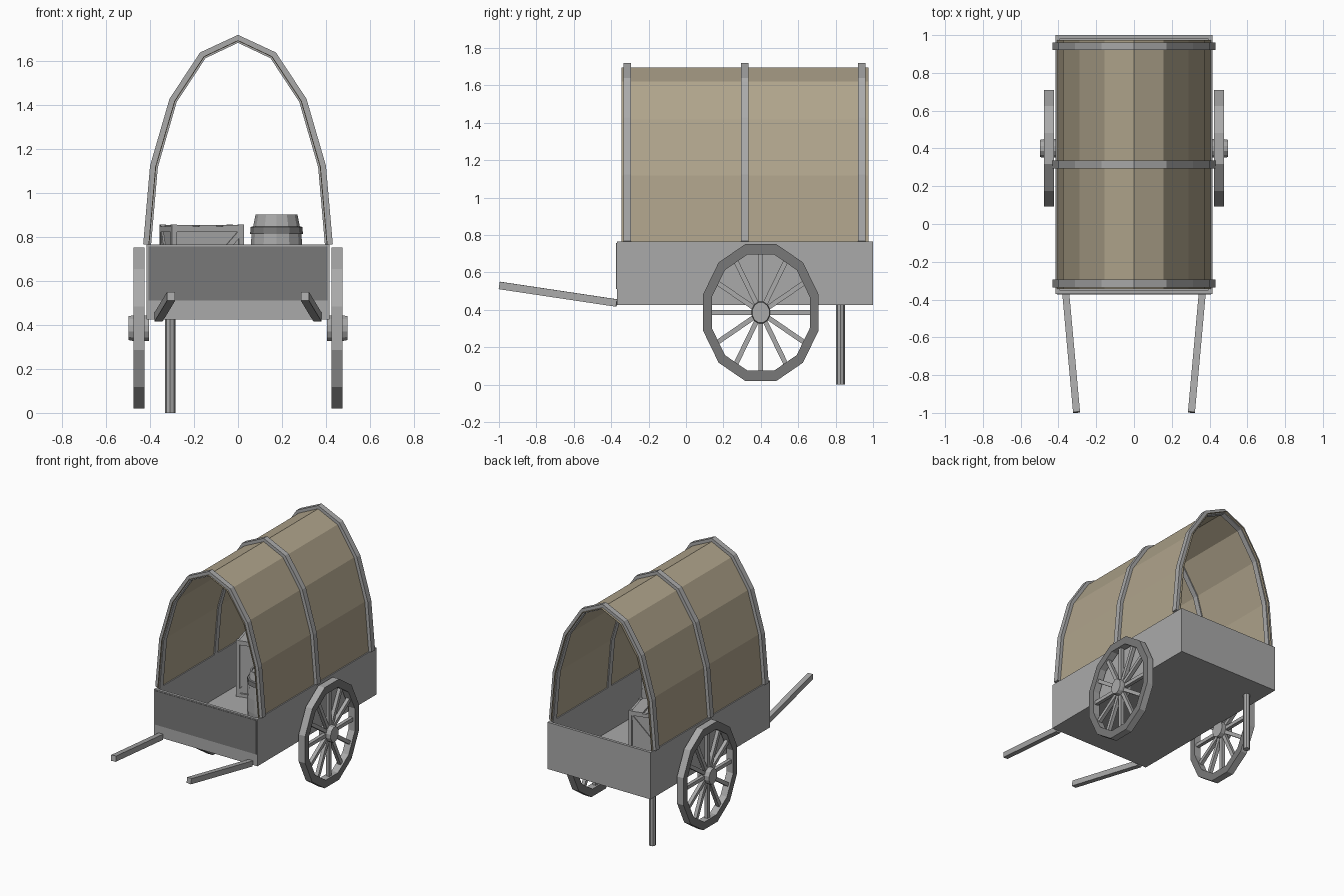
import bpy, bmesh, math
from mathutils import Vector, Matrix

if "Cube" in bpy.data.objects:
    bpy.data.objects.remove(bpy.data.objects["Cube"])


def material(name, rgb):
    m = bpy.data.materials.new(name)
    m.diffuse_color = (*rgb, 1)
    m.use_nodes = True
    m.node_tree.nodes["Principled BSDF"].inputs["Base Color"].default_value = m.diffuse_color
    return m


GREY = material("plain grey", (0.40, 0.40, 0.40))
DARK = material("dark grey", (0.19, 0.19, 0.19))
TAN = material("canvas tan", (0.43, 0.37, 0.26))


def finish(bm, name, mats, recalc=True):
    if recalc:
        bmesh.ops.recalc_face_normals(bm, faces=bm.faces)
    me = bpy.data.meshes.new(name)
    bm.to_mesh(me)
    bm.free()
    for m in mats:
        me.materials.append(m)
    ob = bpy.data.objects.new(name, me)
    bpy.context.collection.objects.link(ob)
    return ob


def add_box(bm, lo, hi, mat=Matrix()):
    lo, hi = Vector(lo), Vector(hi)
    m = mat @ Matrix.Translation((lo + hi) / 2) @ Matrix.Diagonal((*(hi - lo), 1))
    bmesh.ops.create_cube(bm, size=1, matrix=m)


def add_bar(bm, p, q, w, h, mat=Matrix()):
    # square bar running from p to q
    p, q = Vector(p), Vector(q)
    d = q - p
    m = Matrix.Translation((p + q) / 2) @ d.to_track_quat('Y', 'Z').to_matrix().to_4x4()
    bmesh.ops.create_cube(bm, size=1, matrix=mat @ m @ Matrix.Diagonal((w, d.length, h, 1)))


def add_loft(bm, rings, closed=False):
    # skin a row of equal rings, with end caps unless it closes on itself
    vs = [[bm.verts.new(p) for p in r] for r in rings]
    n = len(vs[0])
    for i in range(len(vs) if closed else len(vs) - 1):
        a, b = vs[i], vs[(i + 1) % len(vs)]
        for j in range(n):
            k = (j + 1) % n
            bm.faces.new((a[j], a[k], b[k], b[j]))
    if not closed:
        bm.faces.new(vs[0])
        bm.faces.new(vs[-1])


def lathe(bm, profile, cx, cy, sides=12):
    add_loft(bm, [[(cx + r * math.cos(math.tau * i / sides),
                    cy + r * math.sin(math.tau * i / sides), z)
                   for i in range(sides)] for r, z in profile])


# cart bed: floor and four walls
X, Y0, Y1, Z0, Z1, T = 0.415, -0.37, 1.0, 0.425, 0.765, 0.02
bm = bmesh.new()
add_box(bm, (-X, Y0, Z0), (X, Y1, Z0 + T))
for s in (-1, 1):
    a, b = sorted((s * X, s * (X - T)))
    add_box(bm, (a, Y0, Z0 + T), (b, Y1, Z1))
add_box(bm, (-X + T, Y0, Z0 + T), (X - T, Y0 + T, Z1))
add_box(bm, (-X + T, Y1 - T, Z0 + T), (X - T, Y1, Z1))
finish(bm, "cart_bed", [GREY])

# darker front panel
bm = bmesh.new()
add_box(bm, (-0.407, Y0 - 0.003, 0.51), (0.407, Y0, 0.757))
finish(bm, "front_panel", [DARK])

# arch shared by hoops and canvas
half = [(0.413, 0.765), (0.382, 1.12), (0.295, 1.42), (0.16, 1.625), (0, 1.70)]
arch = [Vector(p) for p in half] + [Vector((-x, z)) for x, z in half[-2::-1]]


def offset_arch(d):
    out = []
    for i, p in enumerate(arch):
        a, b = arch[max(i - 1, 0)], arch[min(i + 1, len(arch) - 1)]
        t = (b - a).normalized()
        out.append(p + Vector((t.y, -t.x)) * d)
    return out


# hoops
for k, y in enumerate((-0.315, 0.315, 0.94)):
    bm = bmesh.new()
    rings = [[(o.x, y - 0.02, o.y), (o.x, y + 0.02, o.y),
              (i.x, y + 0.02, i.y), (i.x, y - 0.02, i.y)]
             for o, i in zip(offset_arch(0.018), offset_arch(-0.018))]
    add_loft(bm, rings)
    finish(bm, "hoop_%d" % (k + 1), [GREY])

# canvas cover, a thin shell in the middle of the hoops
bm = bmesh.new()
add_loft(bm, [[(o.x, -0.345, o.y), (o.x, 0.975, o.y),
               (i.x, 0.975, i.y), (i.x, -0.345, i.y)]
              for o, i in zip(offset_arch(-0.006), offset_arch(-0.010))])
finish(bm, "canvas_cover", [TAN])

# wheels: slightly oval, twelve sided
WY, WZ, SQ = 0.40, 0.385, 0.842


def wheel_point(x, r, a):
    return (x, WY + SQ * r * math.cos(a), WZ + r * math.sin(a))


for s, side in ((1, "right"), (-1, "left")):
    angles = [math.radians(15 + 30 * i) for i in range(12)]
    bm = bmesh.new()
    add_loft(bm, [[wheel_point(s * x, r, a) for x, r in
                   ((0.424, 0.379), (0.476, 0.379), (0.476, 0.322), (0.424, 0.322))]
                  for a in angles], closed=True)
    rim = finish(bm, side + "_wheel_rim", [GREY, DARK])
    for f in rim.data.polygons:
        f.material_index = 1 if abs(f.normal.x) > 0.7 else 0
    bm = bmesh.new()
    for i in range(12):
        a = math.radians(30 * i)
        add_bar(bm, wheel_point(s * 0.45, 0.03, a), wheel_point(s * 0.45, 0.325, a), 0.026, 0.026)
    finish(bm, side + "_wheel_spokes", [GREY])
    bm = bmesh.new()
    add_loft(bm, [[wheel_point(s * x, r, a) for a in angles]
                  for x, r in ((0.405, 0.06), (0.478, 0.06), (0.498, 0.056))])
    finish(bm, side + "_wheel_hub", [GREY])
    # pulling shaft
    bm = bmesh.new()
    add_bar(bm, (s * 0.361, -0.37, 0.436), (s * 0.304, -0.997, 0.53), 0.037, 0.04)
    finish(bm, side + "_shaft", [GREY])

# single prop leg under the rear
bm = bmesh.new()
lathe(bm, [(0.024, 0), (0.024, 0.43)], -0.308, 0.826, 8)
finish(bm, "prop_leg", [GREY])

# barrel with hoops
BX, BY, BZ = 0.175, 0.06, 0.445
bm = bmesh.new()
lathe(bm, [(0.094, BZ), (0.112, 0.53), (0.12, 0.62), (0.12, 0.72), (0.113, 0.815),
           (0.095, 0.902), (0.085, 0.902), (0.085, 0.89)], BX, BY)
finish(bm, "barrel", [GREY])
bm = bmesh.new()
lathe(bm, [(0.112, 0.50), (0.119, 0.505), (0.121, 0.535), (0.116, 0.54)], BX, BY)
lathe(bm, [(0.114, 0.812), (0.12, 0.812), (0.118, 0.845), (0.108, 0.848)], BX, BY)
finish(bm, "barrel_hoops", [DARK])

# crate, turned a little, with corner frame and braces
W, D, H, B = 0.17, 0.11, 0.40, 0.024
place = Matrix.Translation((-0.165, 0.555, 0.447)) @ Matrix.Rotation(math.radians(15), 4, 'Z')
bm = bmesh.new()
add_box(bm, (-W + 0.012, -D + 0.012, 0.005), (W - 0.012, D - 0.012, H - 0.005), place)
finish(bm, "crate_box", [GREY])
bm = bmesh.new()
w, d, c = W - B / 2, D - B / 2, B / 2
for sx in (-1, 1):
    for sy in (-1, 1):
        add_bar(bm, (sx * w, sy * d, 0), (sx * w, sy * d, H + 0.01), B, B, place)
    for z in (c, H - c):
        add_bar(bm, (sx * w, -d + c, z), (sx * w, d - c, z), B, B, place)
        add_bar(bm, (-w + c, sx * d, z), (w - c, sx * d, z), B, B, place)
    add_bar(bm, (-w, sx * d, B), (w, sx * d, H - B), 0.016, B, place)
    add_bar(bm, (sx * w, -d, B), (sx * w, d, H - B), 0.016, B, place)
for x in (-0.11, 0, 0.11):
    add_box(bm, (x - 0.04, -D, H - 0.005), (x + 0.04, D, H + 0.008), place)
finish(bm, "crate_frame", [GREY])
